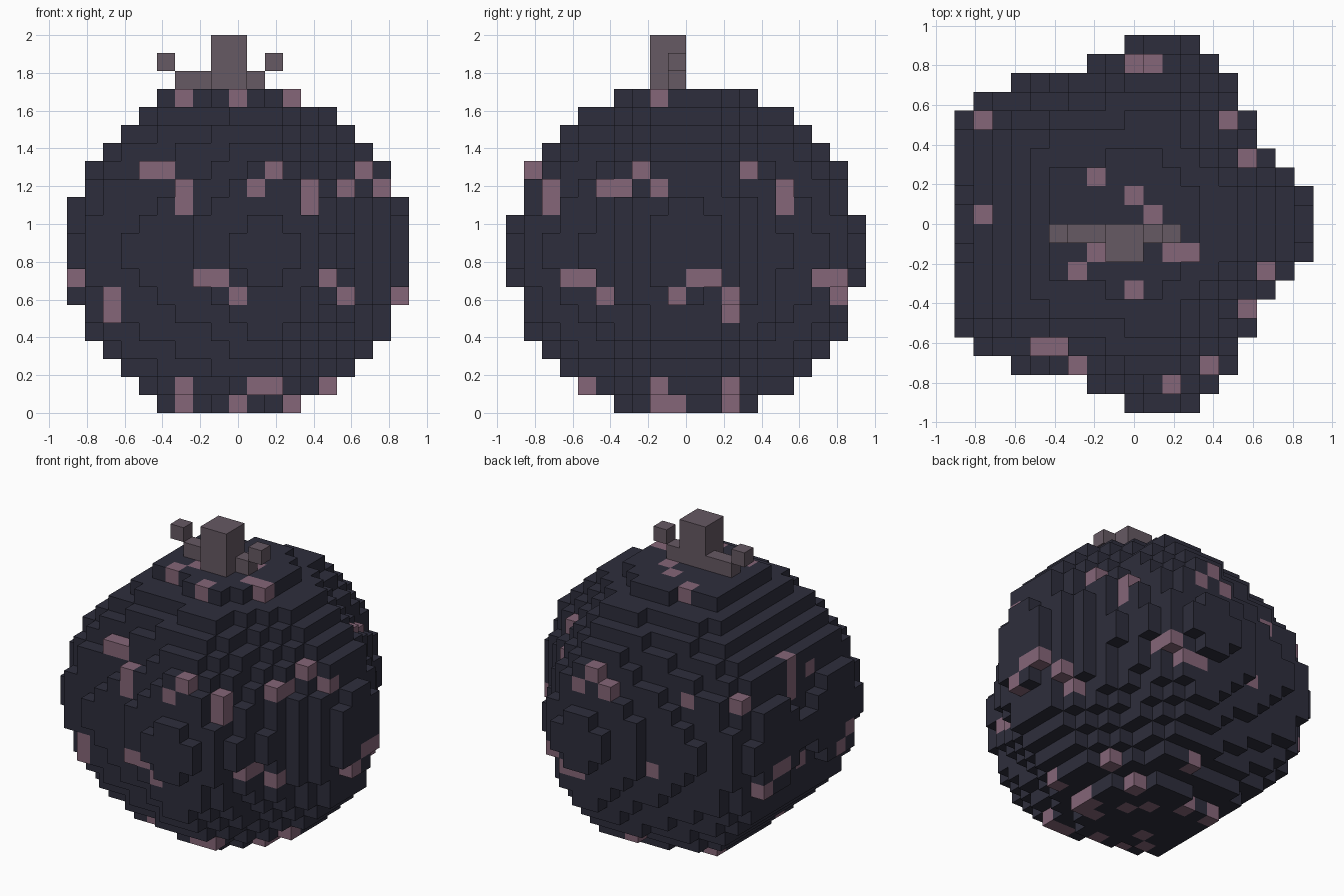
import bpy, bmesh, math
from mathutils import Vector

cube = bpy.data.objects.get("Cube")
if cube:
    bpy.data.objects.remove(cube)

V = 2 / 21                 # edge of one small block
NX, NY, NZ = 19, 20, 18    # blocks across the body


def material(name, rgb):
    m = bpy.data.materials.new(name)
    m.use_nodes = True
    color = (*rgb, 1)
    m.diffuse_color = color
    m.node_tree.nodes["Principled BSDF"].inputs["Base Color"].default_value = color
    return m


DARK = material("dark_slate", (0.027, 0.027, 0.045))
PINK = material("dusty_pink", (0.235, 0.133, 0.188))
STEM = material("grey_mauve", (0.133, 0.100, 0.125))


def build_blocks(name, cells, mats, marked=()):
    """Skin a set of grid cells with the faces that are exposed."""
    bm = bmesh.new()
    corners = {}

    def corner(p):
        if p not in corners:
            corners[p] = bm.verts.new(((p[0] - NX / 2) * V, (p[1] - NY / 2) * V, p[2] * V))
        return corners[p]

    for c in sorted(cells):
        for axis in range(3):
            for side in (0, 1):
                n = list(c)
                n[axis] += 2 * side - 1
                if tuple(n) in cells:
                    continue
                u, w = (axis + 1) % 3, (axis + 2) % 3
                quad = []
                for du, dw in ((0, 0), (1, 0), (1, 1), (0, 1)):
                    p = list(c)
                    p[axis] += side
                    p[u] += du
                    p[w] += dw
                    quad.append(corner(tuple(p)))
                face = bm.faces.new(quad if side else quad[::-1])
                face.material_index = int(c in marked)
    mesh = bpy.data.meshes.new(name)
    bm.to_mesh(mesh)
    bm.free()
    for m in mats:
        mesh.materials.append(m)
    obj = bpy.data.objects.new(name, mesh)
    bpy.context.collection.objects.link(obj)
    return obj


# Body: a ball whose horizontal sections are rounded pentagons
def inside(i, j, k):
    x, y, z = i - 8.5, j - 9.5, k - 8.5
    rim = 9.38 + 0.82 * math.cos(5 * math.atan2(y, x))
    return math.hypot(x, y) < rim * math.sqrt(1 - (z / 9.4) ** 2)


body = {(i, j, k) for i in range(NX) for j in range(NY) for k in range(NZ)
        if inside(i, j, k)}

# Pink speckles: for each side, row -> columns; each marks the outermost block
FRONT = {17: (6, 9), 13: (4, 5, 11, 16), 12: (6, 10, 13, 15, 17), 11: (6, 13),
         7: (0, 7, 8, 14), 6: (2, 9, 15, 18), 5: (2,), 1: (6, 10, 14), 0: (9, 12)}
LEFT = {17: (8,), 13: (1, 7, 13), 12: (2, 6, 8, 15), 11: (2, 15),
        7: (3, 4, 10, 11, 17, 18), 6: (5, 9, 12, 18), 5: (12,),
        1: (4, 8, 12), 0: (8, 9, 12)}
BACK = {13: (10,), 12: (4, 9, 11), 7: (6, 13), 6: (11,), 1: (9,), 0: (5,)}
RIGHT = {12: (8, 10, 15), 11: (10,), 7: (5, 12, 13), 6: (6, 9, 14), 1: (7,)}
CAP = {12: (7,), 11: (9,), 10: (10,), 8: (7, 11), 7: (6,), 6: (9,)}
SHOULDER = {18: (10,), 15: (1, 14), 13: (15,), 10: (1,), 7: (16,),
            3: (4, 5), 2: (6, 13), 1: (11,)}
speckles = set()


def speckle(pattern, axis, pick):
    col_axis = 1 if axis == 0 else 0
    row_axis = 1 if axis == 2 else 2
    for row, cols in pattern.items():
        for col in cols:
            line = [c for c in body if c[row_axis] == row and c[col_axis] == col]
            if line:
                speckles.add(pick(line, key=lambda c: c[axis]))


speckle(FRONT, 1, min)
speckle(BACK, 1, max)
speckle(LEFT, 0, max)
speckle(RIGHT, 0, min)
speckle(CAP, 2, max)
speckle(CAP, 2, min)
speckle(SHOULDER, 2, max)

build_blocks("body", body, (DARK, PINK), speckles)

# Stem, the leaf bar at its foot and the two raised leaf tips
stem = {(i, j, k) for i in (8, 9) for j in (8, 9) for k in (18, 19, 20)}
bar = {(i, 9, 18) for i in (6, 7, 10)}
build_blocks("stem", stem | bar, (STEM,))
build_blocks("right_leaf_tip", {(5, 9, 19)}, (STEM,))
build_blocks("left_leaf_tip", {(11, 9, 19)}, (STEM,))
